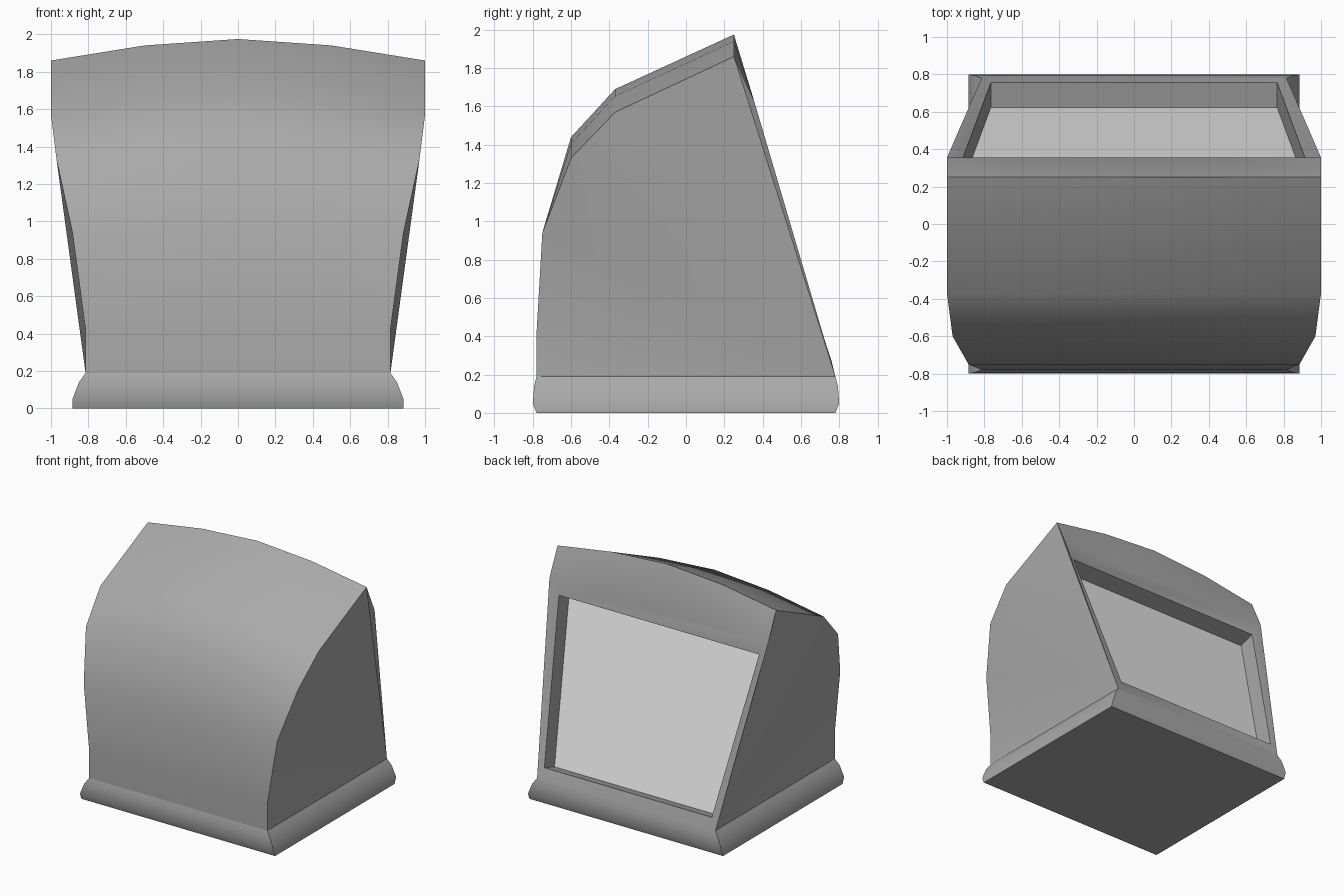
import bpy
import bmesh
import math

if "Cube" in bpy.data.objects:
    bpy.data.objects.remove(bpy.data.objects["Cube"], do_unlink=True)


def make_material(name, level):
    mat = bpy.data.materials.new(name)
    mat.use_nodes = True
    colour = (level, level, level, 1)
    mat.diffuse_color = colour
    mat.node_tree.nodes["Principled BSDF"].inputs["Base Color"].default_value = colour
    return mat


casing_grey = make_material("casing grey", 0.4)
screen_grey = make_material("pale screen grey", 0.8)


def finish(bm, name, mat):
    bmesh.ops.recalc_face_normals(bm, faces=bm.faces)
    mesh = bpy.data.meshes.new(name)
    bm.to_mesh(mesh)
    bm.free()
    mesh.materials.append(mat)
    obj = bpy.data.objects.new(name, mesh)
    bpy.context.collection.objects.link(obj)
    bpy.ops.object.select_all(action="DESELECT")
    obj.select_set(True)
    bpy.context.view_layer.objects.active = obj
    bpy.ops.object.shade_smooth_by_angle(angle=math.radians(35))
    return obj


def bridge(bm, a, b, closed=False):
    count = len(a)
    for i in range(count if closed else count - 1):
        j = (i + 1) % count
        bm.faces.new((a[i], a[j], b[j], b[i]))


def rectangle(bm, bottom, top):
    # Each end is half width, y, z
    return [bm.verts.new((side * w, y, z))
            for side, (w, y, z) in ((1, bottom), (-1, bottom), (-1, top), (1, top))]


# Base: moulded plinth
bm = bmesh.new()
rings = []
for w, d, z in ((.885, .78, 0), (.885, .80, .05), (.85, .793, .14), (.815, .78, .19)):
    rings.append([bm.verts.new((sx * w, sy * d, z))
                  for sx, sy in ((1, 1), (-1, 1), (-1, -1), (1, -1))])
for lower, upper in zip(rings, rings[1:]):
    bridge(bm, lower, upper, closed=True)
bm.faces.new(rings[0])
bm.faces.new(rings[-1])
finish(bm, "base", casing_grey)

# Casing: profile rows of half width, y, side height, crown at the middle
profile = (
    (.815, -.78, .19, 0),
    (.815, -.78, .42, 0),
    (.885, -.75, .94, 0),
    (.97, -.60, 1.33, .11),
    (1, -.37, 1.57, .12),
    (1, .25, 1.86, .115),
    (1, .355, 1.63, 0),
)
columns = ((1, 0), (.5, .7), (0, 1), (-.5, .7), (-1, 0))
bm = bmesh.new()
rows = [[bm.verts.new((w * u, y, z + crown * lift)) for u, lift in columns]
        for w, y, z, crown in profile]
for lower, upper in zip(rows, rows[1:]):
    bridge(bm, lower, upper)

# Flat cheeks fanned from the lower back corners
back = [bm.verts.new((side * .815, .78, .19)) for side in (1, -1)]
for corner, col in zip(back, (0, -1)):
    for lower, upper in zip(rows, rows[1:]):
        bm.faces.new((corner, lower[col], upper[col]))
bm.faces.new(rows[0] + back[::-1])

# Screen surround and recess walls
sill, head = (.765, .757, .28), (.915, .352, 1.51)
opening = rectangle(bm, sill, head)
slope = math.hypot(head[1] - sill[1], head[2] - sill[2])
dy = -.14 * (head[2] - sill[2]) / slope
dz = .14 * (head[1] - sill[1]) / slope
deep_sill, deep_head = [(w, y + dy, z + dz) for w, y, z in (sill, head)]
recess = rectangle(bm, deep_sill, deep_head)
bm.faces.new((back[0], back[1], opening[1], opening[0]))
bm.faces.new((back[1], rows[-1][-1], opening[2], opening[1]))
bm.faces.new((back[0], opening[0], opening[3], rows[-1][0]))
bm.faces.new(rows[-1] + [opening[2], opening[3]])
bridge(bm, opening, recess, closed=True)

# Screen at the bottom of the recess
screen_face = bm.faces.new(recess)
screen_face.material_index = 1
casing = finish(bm, "casing_with_screen", casing_grey)
casing.data.materials.append(screen_grey)
